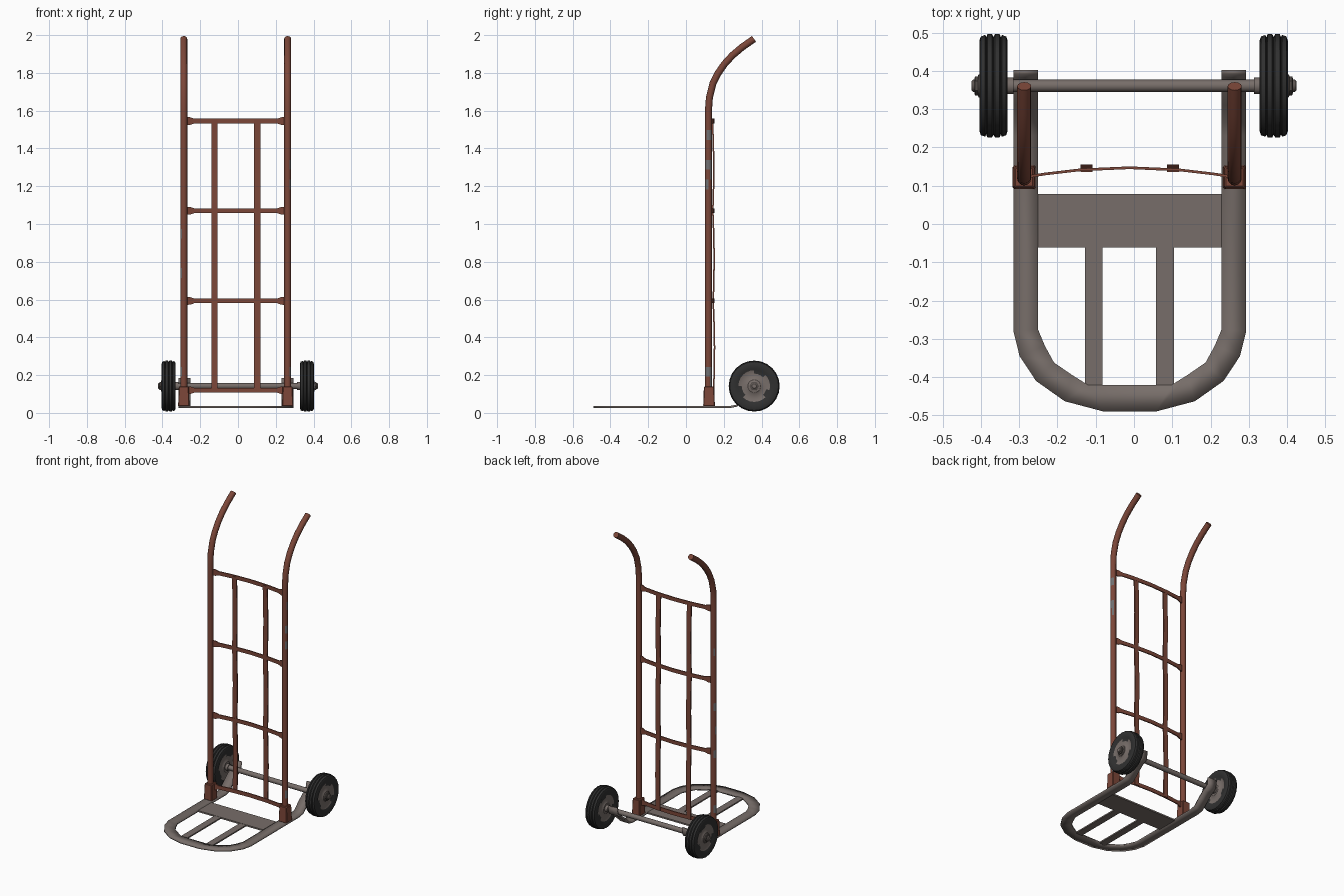
import bpy, bmesh, math, random
from mathutils import Vector

if "Cube" in bpy.data.objects:
    bpy.data.objects.remove(bpy.data.objects["Cube"])

random.seed(4)
CX = -0.012                 # centre line of the frame
AX_Y, AX_Z = 0.361, 0.142   # axle position


def mat(name, r, g, b):
    m = bpy.data.materials.new(name)
    m.diffuse_color = (r, g, b, 1)
    m.use_nodes = True
    m.node_tree.nodes["Principled BSDF"].inputs["Base Color"].default_value = m.diffuse_color
    return m


RUST = mat("rust_red_paint", 0.20, 0.062, 0.040)
STEEL = mat("dull_steel", 0.185, 0.155, 0.142)
BARE = mat("worn_bare_metal", 0.16, 0.16, 0.165)
RUBBER = mat("black_rubber", 0.030, 0.030, 0.030)
DARK = mat("dark_nut_metal", 0.085, 0.072, 0.066)


def finish(name, bm, mats, angle=40):
    bmesh.ops.recalc_face_normals(bm, faces=bm.faces)
    me = bpy.data.meshes.new(name)
    bm.to_mesh(me)
    bm.free()
    ob = bpy.data.objects.new(name, me)
    bpy.context.collection.objects.link(ob)
    for m in mats:
        me.materials.append(m)
    bpy.ops.object.select_all(action='DESELECT')
    ob.select_set(True)
    bpy.context.view_layer.objects.active = ob
    bpy.ops.object.shade_smooth_by_angle(angle=math.radians(angle))
    return ob


def sweep(name, path, prof, normal, mats, rule=None, scales=None):
    """Sweep a closed profile (a along normal, b across) along a flat path."""
    bm = bmesh.new()
    path = [Vector(p) for p in path]
    n = Vector(normal)
    rings = []
    for i, p in enumerate(path):
        t = (path[min(i + 1, len(path) - 1)] - path[max(i - 1, 0)]).normalized()
        b = t.cross(n)
        s = scales[i] if scales else 1
        rings.append([bm.verts.new(p + n * u * s + b * v) for u, v in prof])
    k = len(prof)
    for i in range(len(rings) - 1):
        for j in range(k):
            f = bm.faces.new((rings[i][j], rings[i][(j + 1) % k],
                              rings[i + 1][(j + 1) % k], rings[i + 1][j]))
            if rule:
                f.material_index = rule(f.calc_center_median())
    bm.faces.new(rings[0])
    bm.faces.new(rings[-1])
    return finish(name, bm, mats)


def circle(r, n):
    return [(r * math.cos(2 * math.pi * i / n), r * math.sin(2 * math.pi * i / n)) for i in range(n)]


def rect(w, h):
    return [(-w / 2, -h / 2), (w / 2, -h / 2), (w / 2, h / 2), (-w / 2, h / 2)]


def box(name, lo, hi, m, top_inset=0.0, bevel=0.0):
    bm = bmesh.new()
    bmesh.ops.create_cube(bm, size=1)
    for v in bm.verts:
        s = 1 - top_inset if v.co.z > 0 else 1
        v.co = Vector(((lo[0] + hi[0]) / 2 + v.co.x * s * (hi[0] - lo[0]),
                       (lo[1] + hi[1]) / 2 + v.co.y * s * (hi[1] - lo[1]),
                       (lo[2] + hi[2]) / 2 + v.co.z * (hi[2] - lo[2])))
    if bevel:
        bmesh.ops.bevel(bm, geom=bm.edges[:], offset=bevel, segments=1, affect='EDGES')
    return finish(name, bm, [m], 30)


def lathe_x(name, prof, n, cx, flip, mats, rule=None):
    """Revolve (x, radius) points about the axle line."""
    bm = bmesh.new()
    rings = []
    for x, r in prof:
        rings.append([bm.verts.new((cx + flip * x, AX_Y + a, AX_Z + b)) for a, b in circle(r, n)])
    for i in range(len(rings) - 1):
        for j in range(n):
            f = bm.faces.new((rings[i][j], rings[i][(j + 1) % n],
                              rings[i + 1][(j + 1) % n], rings[i + 1][j]))
            if rule:
                f.material_index = rule(f.calc_center_median())
    bm.faces.new(rings[0])
    bm.faces.new(rings[-1])
    return finish(name, bm, mats)


# Toe plate: U-shaped flat bar whose rear ends rise and cradle the axle
half = [(0.304, 0.240, 0.392, 0.392, 0.185), (0.304, 0.240, 0.382, 0.382, 0.135),
        (0.304, 0.240, 0.350, 0.350, 0.118), (0.304, 0.240, 0.310, 0.310, 0.085),
        (0.304, 0.240, 0.265, 0.265, 0.043), (0.304, 0.240, 0.230, 0.230, 0.036),
        (0.304, 0.240, -0.280, -0.275, 0.036), (0.288, 0.222, -0.345, -0.318, 0.036),
        (0.245, 0.198, -0.410, -0.362, 0.036), (0.170, 0.150, -0.463, -0.395, 0.036),
        (0.068, 0.110, -0.490, -0.420, 0.036)]
bm = bmesh.new()
pairs = []
for s, rows in ((-1, half), (1, half[::-1])):
    for xo, xi, yo, yi, z in rows:
        pairs.append((bm.verts.new((-0.011 + s * xo, yo, z)), bm.verts.new((-0.011 + s * xi, yi, z))))
for (a, b), (c, d) in zip(pairs, pairs[1:]):
    bm.faces.new((a, c, d, b))
frame = finish("toe_frame", bm, [STEEL], 35)
if frame.data.polygons[6].normal.z < 0:
    frame.data.flip_normals()
sol = frame.modifiers.new("thickness", 'SOLIDIFY')
sol.thickness = 0.011
sol.offset = -1

box("toe_cross_plate", (-0.255, -0.062, 0.025), (0.233, 0.079, 0.035), STEEL)
for side, x in (("left", -0.105), ("right", 0.081)):
    box("toe_slat_" + side, (x - 0.023, -0.43, 0.025), (x + 0.023, -0.055, 0.034), STEEL)


# Uprights with curved handles; some facets are worn to bare metal
def worn(c):
    right = c.x > 0
    bands = ((0.15, 0.24), (1.20, 1.34), (1.46, 1.52)) if right else ((0.17, 0.24), (0.55, 0.60), (0.72, 0.78), (0.88, 0.98), (1.22, 1.28))
    outer = c.x - (0.263 if right else -0.287)
    if any(lo < c.z < hi for lo, hi in bands) and (outer > 0.006 if right else outer < -0.006):
        return 1 if random.random() < 0.6 else 0
    return 0


straight = [0.035 + 0.0522 * i for i in range(31)]
for side, x in (("left", -0.287), ("right", 0.263)):
    path = [(x, 0.119, z) for z in straight]
    path += [(x, 0.124, 1.67), (x, 0.142, 1.742), (x, 0.169, 1.797), (x, 0.203, 1.846),
             (x, 0.245, 1.892), (x, 0.297, 1.936), (x, 0.360, 1.980)]
    sweep("upright_" + side, path, circle(0.0185, 12), (1, 0, 0), [RUST, BARE], worn)
    # Socket at the foot
    box("socket_" + side, (x - 0.030, 0.091, 0.034), (x + 0.030, 0.153, 0.140), RUST, 0.12, 0.004)

# Bowed flat rungs, flared where they meet the uprights
for i, z in enumerate((0.12, 0.593, 1.07, 1.545)):
    us = [-1, -0.92, -0.84, -0.5, 0, 0.5, 0.84, 0.92, 1]
    path = [(CX + 0.262 * u, 0.147 - 0.023 * u * u, z) for u in us]
    sweep("rung_%d" % (i + 1), path, rect(0.025, 0.007), (0, 0, 1), [RUST],
          scales=[1.7, 1.6, 1, 1, 1, 1, 1, 1.6, 1.7])

# Upright back slats, bowing slightly backwards between rungs
for side, x in (("left", -0.124), ("right", 0.102)):
    path = []
    for i in range(13):
        u = i / 12
        bow = 0.006 * abs(math.sin(3 * math.pi * u))
        path.append((x, 0.146 + bow - 0.006 * u, 0.11 + 1.44 * u))
    sweep("back_slat_" + side, path, rect(0.032, 0.008), (1, 0, 0), [RUST])

# Axle
lathe_x("axle", [(-0.424, 0.012), (-0.420, 0.016), (0.420, 0.016), (0.424, 0.012)], 12, 0, 1, [STEEL])

# Wheels: grooved tyre, ragged-edged hub disc, washer and nut
half_w = 0.037
tread = [(-0.037, 0.118), (-0.033, 0.129), (-0.022, 0.133), (-0.019, 0.127), (-0.016, 0.135),
         (-0.004, 0.135), (0, 0.128), (0.004, 0.135), (0.016, 0.135), (0.019, 0.127),
         (0.022, 0.133), (0.033, 0.129), (0.037, 0.118)]
side_wall = [(0.035, 0.095), (0.030, 0.084), (0.027, 0.066), (0.029, 0.040), (0.034, 0.034), (0.034, 0.012)]
profile = [(-a, r) for a, r in side_wall[::-1]] + tread + side_wall


def wheel_colour(c):
    r = math.hypot(c.y - AX_Y, c.z - AX_Z)
    if r < 0.068:
        return 1
    if r < 0.086:
        a = math.atan2(c.z - AX_Z, c.y - AX_Y)
        return 1 if math.sin(3 * a + 0.6) + 0.6 * math.sin(5 * a) > -0.35 else 0
    return 0


for side, x, s in (("left", -0.367, -1), ("right", 0.365, 1)):
    lathe_x("wheel_" + side, profile, 24, x, s, [RUBBER, STEEL], wheel_colour)
    lathe_x("washer_" + side, [(0.030, 0.030), (0.039, 0.030), (0.041, 0.026)], 12, x, s, [STEEL])
    lathe_x("nut_" + side, [(0.040, 0.025), (0.048, 0.025), (0.050, 0.020)], 6, x, s, [DARK])
    lathe_x("axle_collar_" + side, [(-0.052, 0.022), (-0.030, 0.022)], 12, x, s, [STEEL])
